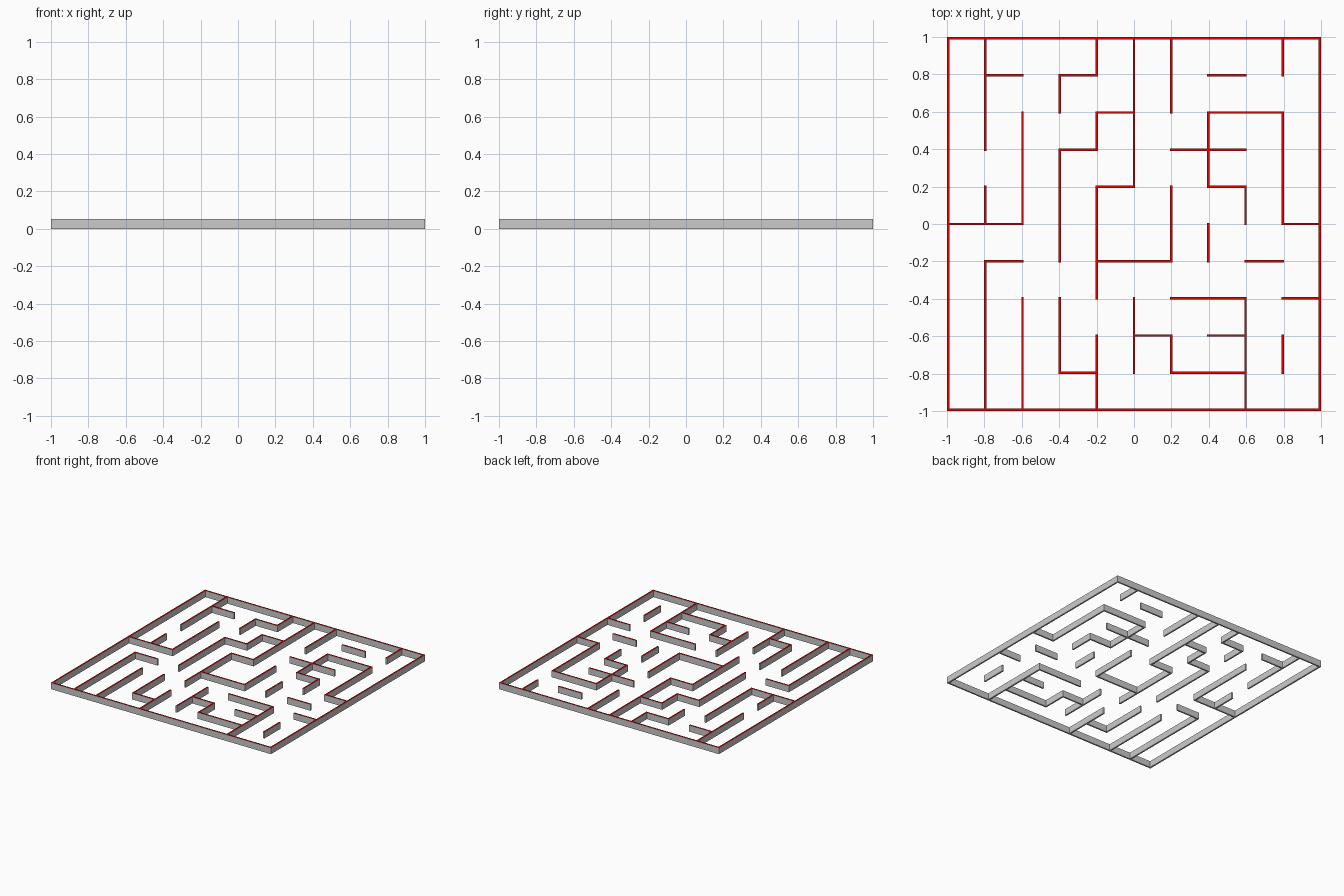
import bpy, bmesh

if "Cube" in bpy.data.objects:
    bpy.data.objects.remove(bpy.data.objects["Cube"])

T = 0.013             # wall thickness
H = 0.053             # wall height
STEP = (2 - T) / 10   # distance between wall centre lines

# Wall runs in grid steps from the centre: line -> (start, end) pairs
ROWS = {   # walls along x, keyed by y
    5: [(-5, 5)], 4: [(-4, -3), (-2, -1), (2, 3)], 3: [(-1, 0), (2, 4)],
    2: [(-2, -1), (1, 3)], 1: [(-1, 0), (2, 3)], 0: [(-5, -3), (4, 5)],
    -1: [(-4, -3), (-1, 1), (3, 4)], -2: [(1, 3), (4, 5)],
    -3: [(0, 1), (2, 3)], -4: [(-2, -1), (1, 3)], -5: [(-5, 5)],
}
COLS = {   # walls along y, keyed by x
    -5: [(-5, 5)], -4: [(2, 5), (0, 1), (-5, -1)], -3: [(0, 3), (-5, -2)],
    -2: [(3, 4), (-1, 2), (-4, -2)], -1: [(4, 5), (2, 3), (-2, 1), (-5, -3)],
    0: [(1, 5), (-4, -2)], 1: [(3, 5), (-1, 1), (-4, -3)],
    2: [(1, 3), (-1, 0)], 3: [(0, 1), (-5, -2)],
    4: [(4, 5), (0, 3), (-4, -3)], 5: [(-5, 5)],
}

# Floor plan: even cells are posts, odd cells are the spans between them
cells = set()
for line, runs in ROWS.items():
    for a, b in runs:
        cells |= {(i, 2 * line) for i in range(2 * a, 2 * b + 1)}
for line, runs in COLS.items():
    for a, b in runs:
        cells |= {(2 * line, i) for i in range(2 * a, 2 * b + 1)}


def span(i):
    """Lower and upper coordinate of plan cell i."""
    if i % 2 == 0:
        return i / 2 * STEP - T / 2, i / 2 * STEP + T / 2
    return (i - 1) / 2 * STEP + T / 2, (i + 1) / 2 * STEP - T / 2


def plan(z):
    """Flat mesh of the whole wall plan at height z."""
    bm = bmesh.new()
    for i, j in sorted(cells):
        (x0, x1), (y0, y1) = span(i), span(j)
        bm.faces.new([bm.verts.new((x, y, z)) for x, y in
                      ((x0, y0), (x1, y0), (x1, y1), (x0, y1))])
    bmesh.ops.remove_doubles(bm, verts=bm.verts, dist=1e-4)
    return bm


def make_object(name, bm):
    mesh = bpy.data.meshes.new(name)
    bm.to_mesh(mesh)
    bm.free()
    obj = bpy.data.objects.new(name, mesh)
    bpy.context.collection.objects.link(obj)
    return obj


# Grey wall sides and underside
bm = plan(0)
ext = bmesh.ops.extrude_face_region(bm, geom=bm.faces[:], use_keep_orig=True)
top = [g for g in ext["geom"] if isinstance(g, bmesh.types.BMFace)]
bmesh.ops.translate(bm, verts=list({v for f in top for v in f.verts}), vec=(0, 0, H))
bmesh.ops.recalc_face_normals(bm, faces=bm.faces[:])
bmesh.ops.delete(bm, geom=top, context='FACES_ONLY')
make_object("maze_walls", bm)

# Red top faces closing the walls
tops = make_object("maze_wall_tops", plan(H))
red = bpy.data.materials.new("red")
red.diffuse_color = (0.8, 0.0, 0.0, 1)
red.use_nodes = True
red.node_tree.nodes["Principled BSDF"].inputs["Base Color"].default_value = red.diffuse_color
tops.data.materials.append(red)
